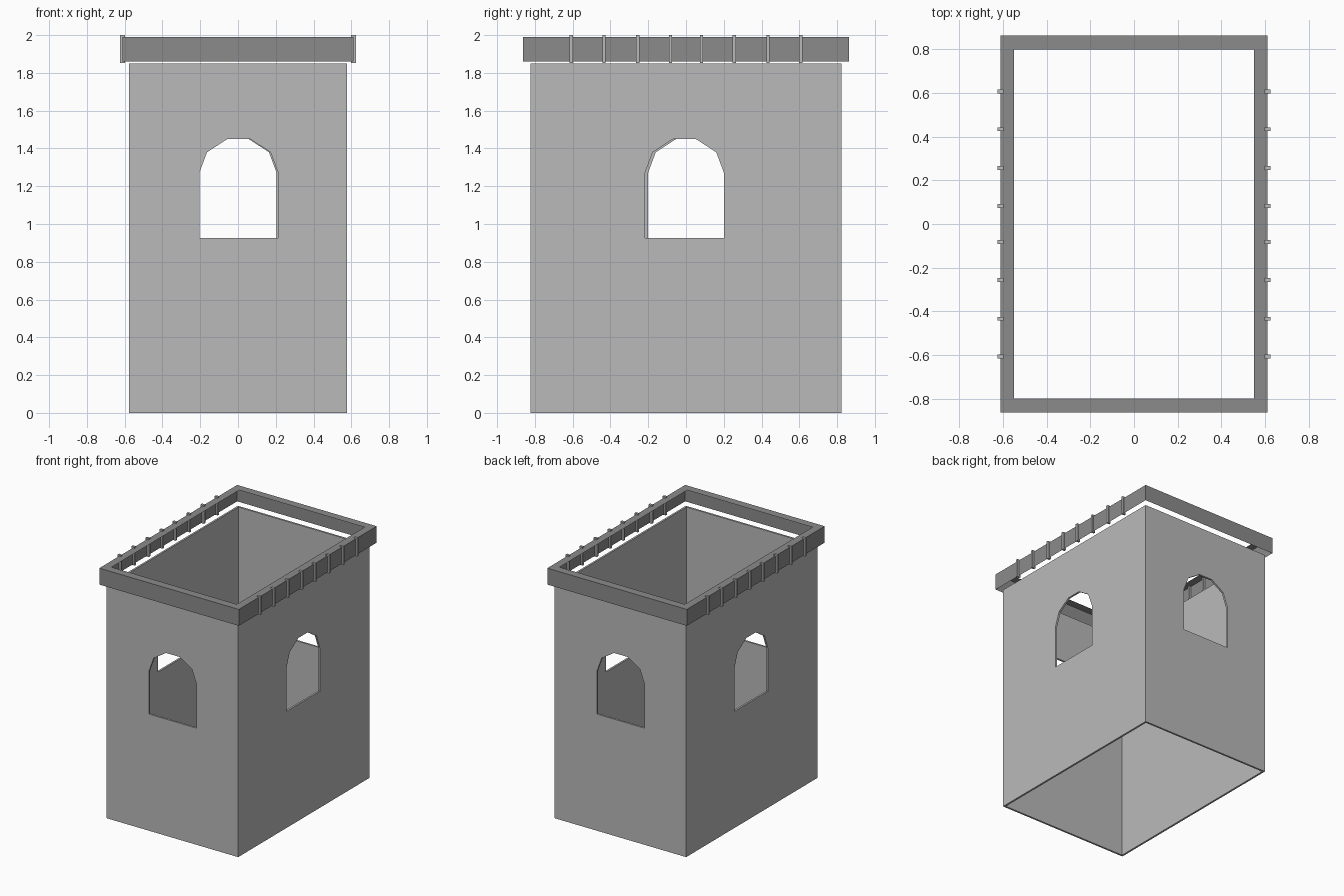
import bpy, bmesh
from math import pi
from mathutils import Matrix

cube = bpy.data.objects.get("Cube")
if cube:
    bpy.data.objects.remove(cube, do_unlink=True)


def material(name, value):
    mat = bpy.data.materials.new(name)
    mat.use_nodes = True
    color = (value, value, value, 1)
    mat.diffuse_color = color
    mat.node_tree.nodes["Principled BSDF"].inputs["Base Color"].default_value = color
    return mat


def finish(name, bm, mat=None):
    mesh = bpy.data.meshes.new(name)
    bm.to_mesh(mesh)
    bm.free()
    obj = bpy.data.objects.new(name, mesh)
    bpy.context.collection.objects.link(obj)
    if mat:
        mesh.materials.append(mat)
    return obj


def rectangular_sweep(name, section, mat, closed):
    """Join rectangles given as (half width, half depth, height)."""
    bm = bmesh.new()
    corners = [(-1, -1), (1, -1), (1, 1), (-1, 1)]
    loops = [[bm.verts.new((sx * hx, sy * hy, z)) for sx, sy in corners]
             for hx, hy, z in section]
    pairs = list(zip(loops, loops[1:]))
    if closed:
        pairs.append((loops[-1], loops[0]))
    for a, b in pairs:
        for i in range(4):
            j = (i + 1) % 4
            bm.faces.new((a[i], a[j], b[j], b[i]))
    return finish(name, bm, mat)


wall_grey = material("light_grey", 0.49)
trim_grey = material("dark_grey", 0.26)

# Thin four-sided wall, open at top and bottom
W, D, H, T = 0.577, 0.822, 1.85, 0.015
walls = rectangular_sweep("walls", [(W, D, 0), (W, D, H), (W - T, D - T, H),
                                    (W - T, D - T, 0)], wall_grey, True)

# Arched window openings, one through each side
half_arch = [(0.209, 0.925), (0.209, 1.27), (0.168, 1.38), (0.06, 1.45)]
arch = half_arch + [(-u, z) for u, z in reversed(half_arch)]
for k in range(4):
    shift = -0.008 if k % 2 else 0.004
    bm = bmesh.new()
    face = bm.faces.new([bm.verts.new((u + shift, -1, z)) for u, z in arch])
    out = bmesh.ops.extrude_face_region(bm, geom=[face])
    moved = [v for v in out["geom"] if isinstance(v, bmesh.types.BMVert)]
    bmesh.ops.translate(bm, verts=moved, vec=(0, 0.6, 0))
    bmesh.ops.recalc_face_normals(bm, faces=bm.faces)
    bm.transform(Matrix.Rotation(k * pi / 2, 4, "Z"))
    cutter = finish("window_cutter", bm)
    cutter.hide_render = True
    mod = walls.modifiers.new("window", "BOOLEAN")
    mod.operation = "DIFFERENCE"
    mod.solver = "EXACT"
    mod.object = cutter
    bpy.context.view_layer.objects.active = walls
    bpy.ops.object.modifier_apply(modifier=mod.name)
    bpy.data.objects.remove(cutter, do_unlink=True)

# Cornice: fascia with a flat top, open below and inside
rectangular_sweep("cornice", [(0.612, 0.864, 1.86), (0.612, 0.864, 1.99),
                              (0.55, 0.80, 1.99)], trim_grey, False)

# Narrow upright ribs across the two long fascias
for side_name, side in (("left", 1), ("right", -1)):
    bm = bmesh.new()
    for y in (0.082, 0.256, 0.434, 0.607):
        for sign in (-1, 1):
            place = Matrix.Translation((side * 0.611, sign * y, 1.9265))
            size = Matrix.Diagonal((0.028, 0.018, 0.147, 1))
            bmesh.ops.create_cube(bm, size=1, matrix=place @ size)
    finish(side_name + "_ribs", bm, wall_grey)
